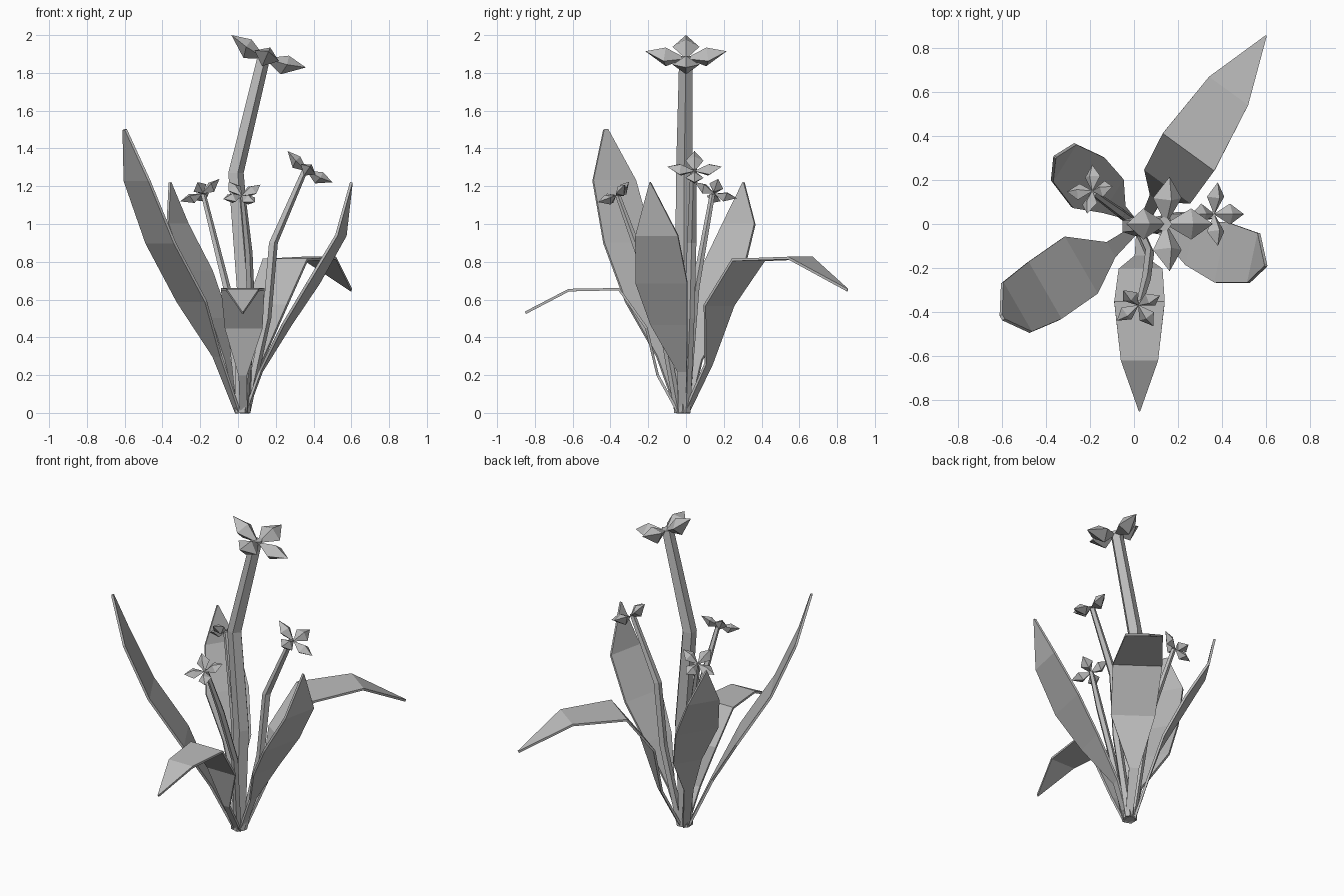
import bpy, bmesh, math
from mathutils import Vector, Matrix

if "Cube" in bpy.data.objects:
    bpy.data.objects.remove(bpy.data.objects["Cube"], do_unlink=True)

grey = bpy.data.materials.new("plain_grey")
grey.use_nodes = True
grey.diffuse_color = (0.5, 0.5, 0.5, 1)
grey.node_tree.nodes["Principled BSDF"].inputs["Base Color"].default_value = (0.5, 0.5, 0.5, 1)


def finish(name, bm):
    bmesh.ops.recalc_face_normals(bm, faces=bm.faces)
    mesh = bpy.data.meshes.new(name)
    bm.to_mesh(mesh)
    bm.free()
    mesh.materials.append(grey)
    obj = bpy.data.objects.new(name, mesh)
    bpy.context.collection.objects.link(obj)
    return obj


def leaf(name, angle, stations):
    """Blade from centre points with half widths, spread along one sideways angle."""
    bm = bmesh.new()
    side = Vector((math.cos(math.radians(angle)), math.sin(math.radians(angle)), 0))
    previous = None
    for x, y, z, half in stations:
        centre = Vector((x, y, z))
        row = [bm.verts.new(centre - side * half), bm.verts.new(centre + side * half)]
        if previous:
            bm.faces.new((previous[0], previous[1], row[1], row[0]))
        previous = row
    obj = finish(name, bm)
    solid = obj.modifiers.new("thickness", "SOLIDIFY")
    solid.thickness = 0.014
    solid.offset = 0


def stem(name, path, sides=5):
    """Faceted stalk swept through points with radii."""
    bm = bmesh.new()
    rings = []
    for x, y, z, r in path:
        rings.append([bm.verts.new((x + r * math.cos(math.tau * i / sides),
                                    y + r * math.sin(math.tau * i / sides), z))
                      for i in range(sides)])
    for low, high in zip(rings, rings[1:]):
        for i in range(sides):
            j = (i + 1) % sides
            bm.faces.new((low[i], low[j], high[j], high[i]))
    bm.faces.new(rings[0])
    bm.faces.new(rings[-1])
    finish(name, bm)


def flower(name, centre, normal, size, spin=0):
    """Four pointed, faceted petals around a tilted axis."""
    bm = bmesh.new()
    tilt = Vector((0, 0, 1)).rotation_difference(Vector(normal)).to_matrix().to_4x4()
    for k in range(4):
        turn = Matrix.Rotation(math.radians(spin + 90 * k), 4, "Z")
        place = Matrix.Translation(centre) @ tilt @ turn @ Matrix.Scale(size, 4)
        points = [(-0.02, 0, 0), (1, 0, 0.2),
                  (0.55, 0.33, 0.08), (0.5, 0, 0.3), (0.55, -0.33, 0.08), (0.5, 0, -0.2)]
        inner, tip, *ring = [bm.verts.new(place @ Vector(p)) for p in points]
        for i in range(4):
            bm.faces.new((inner, ring[i], ring[(i + 1) % 4]))
            bm.faces.new((tip, ring[(i + 1) % 4], ring[i]))
    finish(name, bm)


# Leaves
leaf("front_left_leaf", 120, [
    (0, -.03, 0, .02), (-.11, -.12, .3, .04), (-.245, -.19, .59, .15),
    (-.41, -.305, .9, .15), (-.535, -.38, 1.23, .13), (-.6, -.425, 1.5, .012)])
leaf("back_right_leaf", -36, [
    (.04, .0, 0, .02), (.1, .12, .26, .03), (.155, .175, .57, .13),
    (.25, .33, .81, .145), (.43, .605, .82, .11), (.6, .855, .65, .003)])
leaf("front_leaf", 0, [
    (.03, -.04, 0, .02), (.025, -.15, .2, .022), (.03, -.21, .45, .1),
    (.025, -.355, .655, .115), (.025, -.62, .65, .085), (.025, -.85, .53, .003)])
leaf("right_leaf", 78, [
    (.04, -.02, 0, .02), (.12, -.02, .22, .025), (.26, -.09, .47, .1),
    (.4, -.13, .69, .14), (.545, -.155, .94, .115), (.6, -.19, 1.22, .003)])
leaf("back_left_leaf", 58, [
    (0, 0, 0, .02), (-.06, .06, .28, .03), (-.1, .13, .5, .09),
    (-.21, .19, .75, .135), (-.32, .28, 1.0, .1), (-.36, .305, 1.22, .003)])

# Stems
stem("main_stem", [(.02, -.02, 0, .045), (.035, -.01, .65, .05),
                   (-.015, -.01, 1.27, .045), (.135, 0, 1.89, .038)])
stem("right_stem", [(.04, 0, 0, .025), (.15, .02, .5, .026),
                    (.185, .03, .9, .026), (.355, .04, 1.29, .018)])
stem("back_left_stem", [(.01, 0, 0, .02), (-.06, .05, .66, .022), (-.185, .14, 1.16, .015)])
stem("front_stem", [(.03, -.04, 0, .022), (.07, -.13, .5, .022),
                    (.055, -.25, .85, .022), (.025, -.36, 1.15, .015)])

# Flowers
flower("main_flower", (.145, 0, 1.875), (.4, 0, .92), .215)
flower("right_flower", (.365, .045, 1.28), (.57, 0, .82), .145)
flower("back_left_flower", (-.19, .15, 1.16), (-.5, .36, .8), .12)
flower("front_flower", (.02, -.37, 1.15), (0, -.55, .83), .12, 35)
